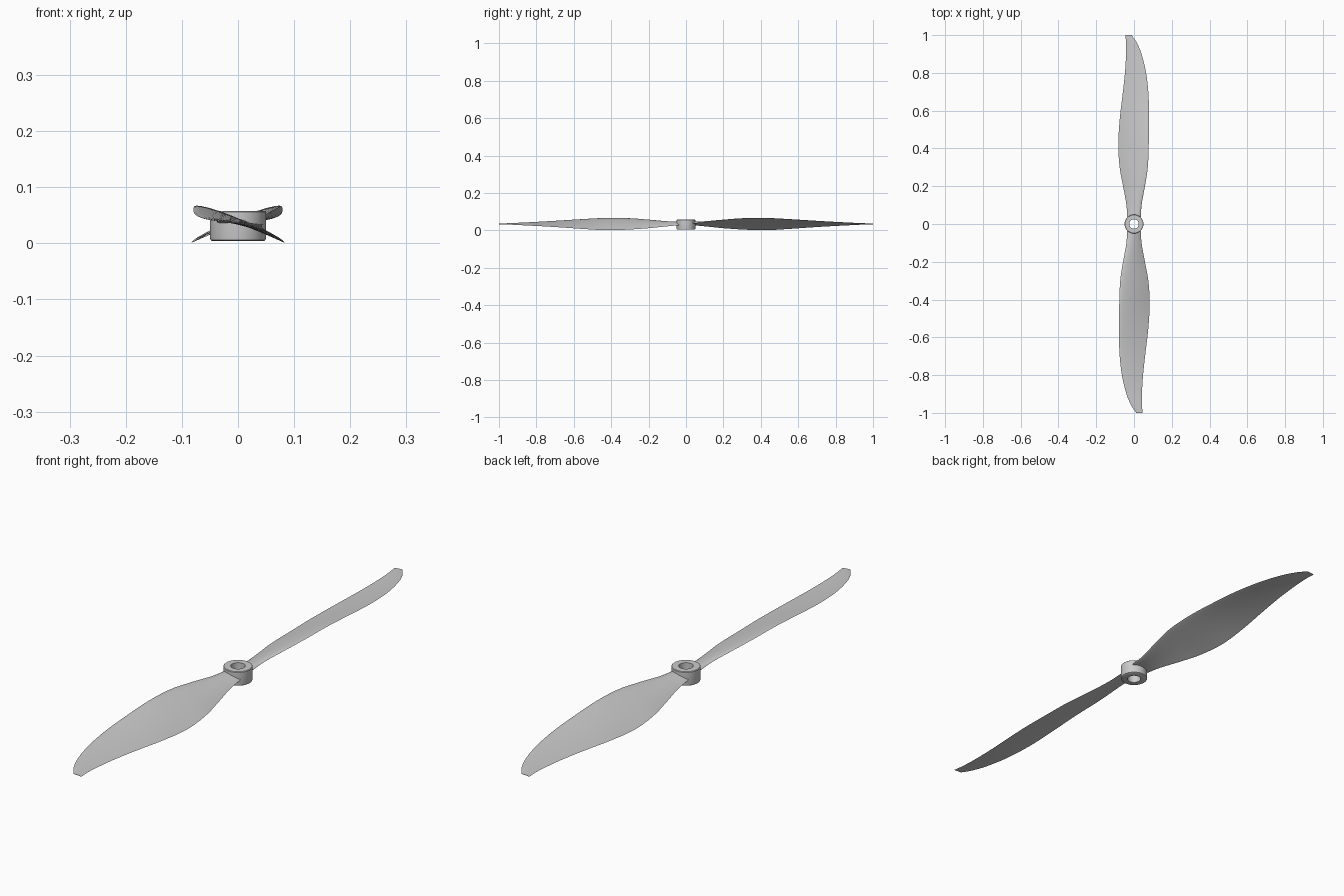
import bpy, bmesh, math

if "Cube" in bpy.data.objects:
    bpy.data.objects.remove(bpy.data.objects["Cube"])

# Blade stations: y, leading x, leading z, trailing x, trailing z, thickness
STATIONS = [
    (0.036, 0.037, 0.038, -0.036, 0.028, 0.022),
    (0.10, 0.040, 0.045, -0.040, 0.022, 0.019),
    (0.20, 0.058, 0.056, -0.058, 0.012, 0.018),
    (0.30, 0.073, 0.064, -0.076, 0.005, 0.017),
    (0.42, 0.078, 0.066, -0.083, 0.001, 0.016),
    (0.55, 0.079, 0.060, -0.076, 0.008, 0.013),
    (0.68, 0.077, 0.052, -0.061, 0.017, 0.010),
    (0.80, 0.064, 0.045, -0.048, 0.024, 0.008),
    (0.90, 0.040, 0.040, -0.042, 0.029, 0.006),
    (0.96, 0.015, 0.037, -0.042, 0.032, 0.005),
    (1.00, -0.012, 0.035, -0.046, 0.033, 0.003),
]


def spline(rows, steps):
    """Smooth curve through all station values (non-uniform Hermite in y)."""
    def slope(i, k):
        a, b = rows[max(i - 1, 0)], rows[min(i + 1, len(rows) - 1)]
        return (b[k] - a[k]) / (b[0] - a[0])
    out = []
    for i in range(len(rows) - 1):
        p, q = rows[i], rows[i + 1]
        h = q[0] - p[0]
        for s in range(steps):
            t = s / steps
            row = [p[0] + h * t]
            for k in range(1, len(p)):
                row.append((2*t**3 - 3*t**2 + 1) * p[k] + (t**3 - 2*t**2 + t) * h * slope(i, k)
                           + (3*t**2 - 2*t**3) * q[k] + (t**3 - t**2) * h * slope(i + 1, k))
            out.append(row)
    return out + [list(rows[-1])]


def airfoil(n=12):
    """Closed section loop as (chord fraction from leading edge, height)."""
    us = [(1 - math.cos(math.pi * i / n)) / 2 for i in range(n + 1)]
    def half(u):
        return 1.485 * math.sqrt(u) - 0.63 * u - 1.758 * u**2 + 1.4215 * u**3 - 0.5075 * u**4
    up = [(u, 0.72 * half(u) + 0.8 * u * (1 - u)) for u in us]
    low = [(u, -0.28 * half(u) + 0.8 * u * (1 - u)) for u in reversed(us[1:-1])]
    return up + low


def finish(bm, name):
    bmesh.ops.recalc_face_normals(bm, faces=bm.faces)
    me = bpy.data.meshes.new(name)
    bm.to_mesh(me)
    bm.free()
    ob = bpy.data.objects.new(name, me)
    bpy.context.collection.objects.link(ob)
    bpy.ops.object.select_all(action='DESELECT')
    ob.select_set(True)
    bpy.context.view_layer.objects.active = ob
    bpy.ops.object.shade_smooth_by_angle(angle=math.radians(35))
    return ob


def skin(bm, rings, closed=False):
    n = len(rings[0])
    pairs = list(zip(rings, rings[1:])) + ([(rings[-1], rings[0])] if closed else [])
    for a, b in pairs:
        for i in range(n):
            j = (i + 1) % n
            bm.faces.new((a[i], a[j], b[j], b[i]))


# Twisted blade, lofted; sign turns it half a revolution about z
def blade(name, sign):
    bm = bmesh.new()
    foil, rings = airfoil(), []
    for y, lx, lz, tx, tz, th in spline(STATIONS, 5):
        c = math.hypot(tx - lx, tz - lz)
        nx, nz = (tz - lz) / c, (lx - tx) / c
        ring = []
        for u, h in foil:
            x = lx + (tx - lx) * u + nx * h * th
            z = lz + (tz - lz) * u + nz * h * th
            ring.append(bm.verts.new((sign * x, sign * y, z)))
        rings.append(ring)
    skin(bm, rings)
    bm.faces.new(rings[0])
    bm.faces.new(rings[-1])
    return finish(bm, name)


blade("blade_back", 1)
blade("blade_front", -1)

# Hub ring with a through bore and softened outer rims
profile = [(0.025, 0.004), (0.046, 0.004), (0.049, 0.006), (0.050, 0.010),
           (0.050, 0.056), (0.048, 0.058), (0.025, 0.058)]
bm = bmesh.new()
N = 48
hub_rings = [[bm.verts.new((r * math.cos(2 * math.pi * i / N), r * math.sin(2 * math.pi * i / N), z))
              for i in range(N)] for r, z in profile]
skin(bm, hub_rings, closed=True)
finish(bm, "hub")
